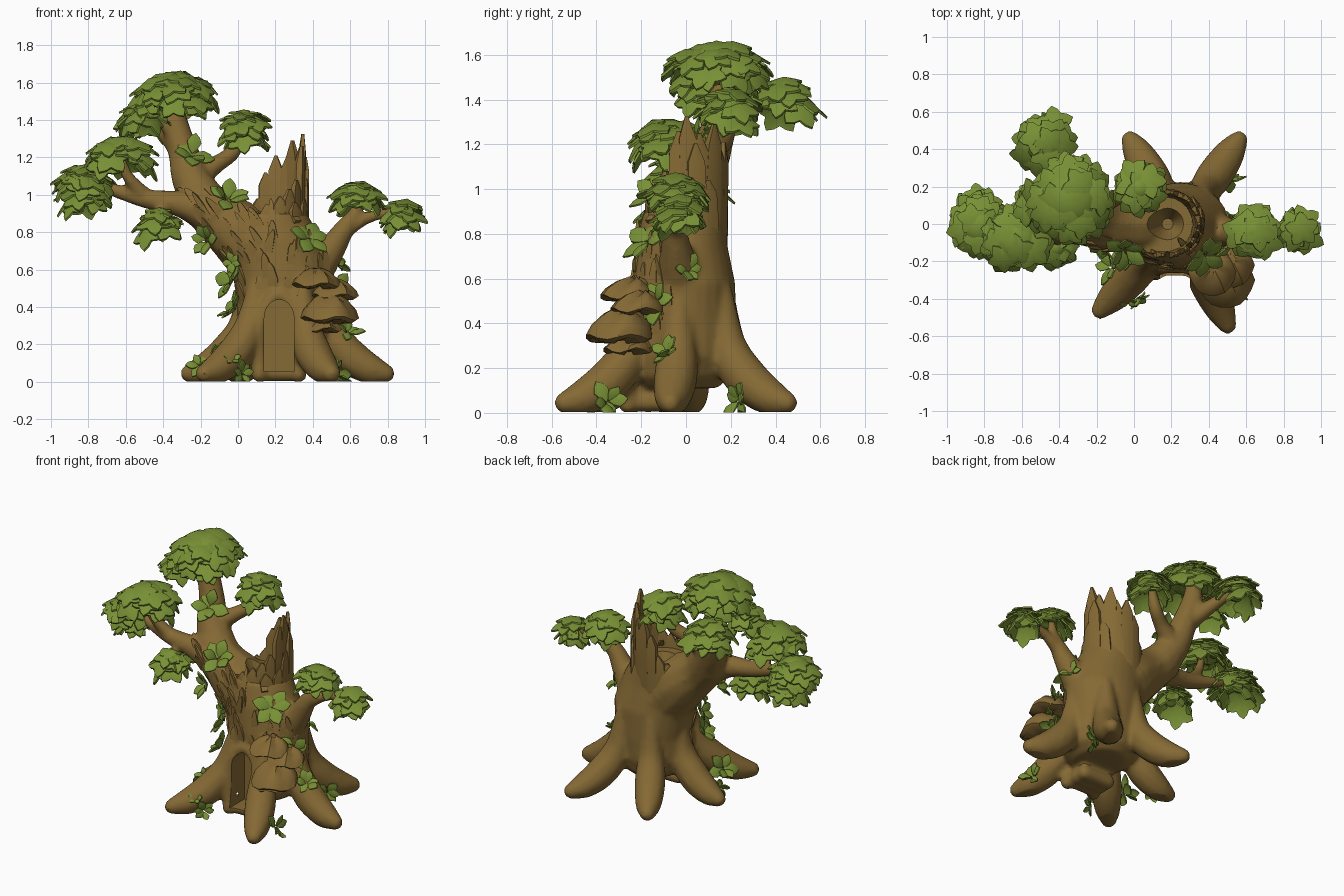
import bpy, bmesh, math, random
from mathutils import Vector, Matrix, Quaternion
from mathutils.bvhtree import BVHTree

if "Cube" in bpy.data.objects:
    bpy.data.objects.remove(bpy.data.objects["Cube"])

random.seed(7)
TAU = math.tau


def material(name, rgb):
    m = bpy.data.materials.new(name)
    m.diffuse_color = (*rgb, 1)
    m.use_nodes = True
    m.node_tree.nodes["Principled BSDF"].inputs["Base Color"].default_value = m.diffuse_color
    return m


BARK = material("bark brown", (0.235, 0.142, 0.035))
LEAF = material("leaf green", (0.19, 0.28, 0.036))


def make(name, bm, mat, angle=35):
    bmesh.ops.recalc_face_normals(bm, faces=bm.faces)
    me = bpy.data.meshes.new(name)
    bm.to_mesh(me)
    bm.free()
    ob = bpy.data.objects.new(name, me)
    bpy.context.collection.objects.link(ob)
    me.materials.append(mat)
    if angle:
        select(ob)
        bpy.ops.object.shade_smooth_by_angle(angle=math.radians(angle))
    return ob


def select(ob):
    bpy.ops.object.select_all(action='DESELECT')
    ob.select_set(True)
    bpy.context.view_layer.objects.active = ob


def loft(bm, rings):
    loops = [[bm.verts.new(p) for p in r] for r in rings]
    for a, b in zip(loops, loops[1:]):
        for i in range(len(a)):
            j = (i + 1) % len(a)
            bm.faces.new((a[i], a[j], b[j], b[i]))
    bm.faces.new(loops[0][::-1])
    bm.faces.new(loops[-1])


def limb(bm, pts):
    """Chain of overlapping balls along a smooth curve of (x, y, z, radius)."""
    P = [Vector(p) for p in pts]
    P = [P[0] * 2 - P[1]] + P + [P[-1] * 2 - P[-2]]
    for a, b, c, d in zip(P, P[1:], P[2:], P[3:]):
        n = max(2, int((c - b).length / (0.3 * min(b.w, c.w))) + 1)
        for i in range(n + 1):
            t = i / n
            q = 0.5 * (2 * b + (c - a) * t + (2 * a - 5 * b + 4 * c - d) * t * t
                       + (3 * b - a - 3 * c + d) * t ** 3)
            bmesh.ops.create_icosphere(bm, subdivisions=2, radius=max(q.w, 0.02),
                                       matrix=Matrix.Translation(q.xyz))


# trunk body, vaulted over the roots
bm = bmesh.new()
body = [(.11, .25, -.04, .16, .18), (.16, .25, -.03, .23, .225), (.25, .25, -.02, .26, .24),
        (.4, .25, -.01, .25, .235), (.58, .24, -.01, .27, .23), (.75, .2, -.02, .25, .205),
        (.9, .17, -.01, .2, .18)]
loft(bm, [[(x + rx * math.cos(TAU * i / 28), y + ry * math.sin(TAU * i / 28), z)
           for i in range(28)] for z, x, y, rx, ry in body])

# roots, flowing down from ridges on the trunk
for tx, ty in [(-.18, -.46), (.5, -.54), (.79, -.07), (.56, .45), (-.02, .45), (-.26, .02)]:
    c, t = Vector((.25, -.01)), Vector((tx, ty))
    f = lambda s: (c + (t - c) * s)
    limb(bm, [(*(c + (t - c).normalized() * .2), .55, .05), (*f(.43), .3, .085),
              (*f(.6), .16, .1), (*f(.82), .075, .085), (*f(1), .045, .05)])

# boughs and branches
limb(bm, [(.2, 0, .58, .2), (.06, 0, .75, .19), (-.09, 0, .87, .15), (-.2, .03, .97, .125)])
limb(bm, [(-.15, .02, .92, .13), (-.25, .08, 1.08, .105), (-.29, .13, 1.22, .085),
          (-.34, .16, 1.4, .07), (-.35, .16, 1.57, .04)])
limb(bm, [(-.12, -.02, .9, .13), (-.3, -.04, .95, .075), (-.5, -.04, .98, .052),
          (-.68, -.02, 1.03, .035), (-.8, .0, 1.07, .022)])
limb(bm, [(-.48, -.04, .98, .045), (-.59, -.08, 1.1, .033), (-.64, -.1, 1.24, .022)])
limb(bm, [(-.36, -.03, .95, .04), (-.41, -.09, .92, .028), (-.42, -.12, .86, .02)])
limb(bm, [(-.32, .14, 1.26, .065), (-.42, .3, 1.37, .042), (-.48, .42, 1.43, .025)])
limb(bm, [(-.33, .14, 1.32, .05), (-.43, .12, 1.42, .03), (-.46, .12, 1.5, .02)])
limb(bm, [(-.25, .09, 1.08, .08), (-.12, .13, 1.16, .05), (-.02, .18, 1.24, .042), (.02, .19, 1.39, .022)])
limb(bm, [(.36, -.02, .55, .13), (.49, -.04, .7, .08), (.57, -.05, .82, .055),
          (.63, -.04, .91, .035), (.64, -.04, 1.0, .022)])
limb(bm, [(.56, -.05, .8, .045), (.7, -.04, .88, .033), (.86, -.03, .91, .025)])
# raised rim around the doorway, and its floor
limb(bm, [(.115, -.26, .04, .045), (.115, -.25, .28, .035), (.16, -.235, .42, .035),
          (.22, -.23, .465, .035), (.28, -.235, .42, .035), (.325, -.25, .28, .035), (.325, -.26, .04, .045)])
for y in (-.23, -.17, -.11):
    limb(bm, [(.13, y, .05, .05), (.31, y, .05, .05)])
wood = make("trunk_and_branches", bm, BARK, None)

# cutters: doorway, hollow top, ground
cutters = []
bm = bmesh.new()
arch = [(.14, .055), (.3, .055)] + [(.22 + .08 * math.cos(a * math.pi / 10),
                                   .34 + .1 * math.sin(a * math.pi / 10)) for a in range(11)]
loft(bm, [[(x, y, z) for x, z in arch] for y in (-.6, -.13)])
cutters.append(make("door_cutter", bm, BARK, None))
bm = bmesh.new()
bmesh.ops.create_cone(bm, segments=20, cap_ends=True, radius1=.03, radius2=.19, depth=.35,
                      matrix=Matrix.Translation((.18, 0, .955)))
cutters.append(make("hollow_cutter", bm, BARK, None))
bm = bmesh.new()
bmesh.ops.create_cube(bm, size=3, matrix=Matrix.Translation((0, 0, -1.497)))
cutters.append(make("ground_cutter", bm, BARK, None))

select(wood)
m = wood.modifiers.new("merge", 'REMESH')
m.mode, m.voxel_size = 'VOXEL', .015
m = wood.modifiers.new("soften", 'SMOOTH')
m.factor, m.iterations = .5, 5
for c in cutters:
    m = wood.modifiers.new("cut", 'BOOLEAN')
    m.operation, m.object, m.solver = 'DIFFERENCE', c, 'EXACT'
for name in [m.name for m in wood.modifiers]:
    bpy.ops.object.modifier_apply(modifier=name)
for c in cutters:
    bpy.data.objects.remove(c)
bpy.ops.object.shade_smooth_by_angle(angle=math.radians(35))
bm = bmesh.new()
bm.from_mesh(wood.data)
tree = BVHTree.FromBMesh(bm)
bm.free()


def splinter(bm, mat, w, t, h, skew=0.0, blunt=.7):
    """Tapered shard: width along x, thickness along y, pointing up z."""
    prof = [(0, 1, 1), (.5, .97, .9), (.85, blunt, .7), (1, .15, .3)]
    loft(bm, [[mat @ Vector((sx * w / 2 * k + skew * w * max(0, f - .5), sy * t / 2 * q, f * h))
               for sx, sy in ((-1, -1), (0, -1.35), (1, -1), (1, 1), (-1, 1))] for f, k, q in prof])


# broken shell of the trunk
bm = bmesh.new()
crown = [(-130, .88), (-110, .91), (-90, .95), (-70, .99), (-50, 1.03), (-30, 1.08), (-12, 1.26), (6, 1.325),
         (24, 1.25), (42, 1.29), (60, 1.2), (78, 1.21), (96, 1.12), (114, .98), (132, .93)]
for a, top in crown:
    for layer in range(2 if a < 30 else 1):
        ang = math.radians(a + layer * 9)
        r = .155 + .022 * layer
        z0 = .66
        h = (top - z0) * (1 if layer == 0 else random.uniform(.62, .85))
        M = (Matrix.Translation((.17 + r * math.cos(ang), r * math.sin(ang), z0))
             @ Matrix.Rotation(ang + math.pi / 2, 4, 'Z') @ Matrix.Rotation(.03, 4, 'X'))
        splinter(bm, M, .09, .045, h, random.uniform(-.4, .4), .85)
make("broken_splinters", bm, BARK, 25)

# bark flakes on the front of the trunk and bough
bm = bmesh.new()
for _ in range(75):
    z = random.uniform(.32, 1.04)
    x = random.uniform(-.05, .52) - max(0, z - .62) * .75
    if .08 < x < .36 and z < .5:
        continue
    hit, n, _i, _d = tree.ray_cast(Vector((x, -1, z)), Vector((0, 1, 0)))
    if hit is None or n.y > -.3:
        continue
    flow = Vector((-.7 if z > .65 and x < .12 else random.uniform(-.2, .2), 0, 1))
    up = (flow - n * flow.dot(n)).normalized() + n * .16
    side = up.cross(n).normalized()
    out = side.cross(up).normalized()
    M = Matrix((side, out, up)).transposed().to_4x4()
    M.translation = hit - up.normalized() * .05 - n * .008
    splinter(bm, M, random.uniform(.03, .06), .02, random.uniform(.1, .17), random.uniform(-.5, .5), .6)
make("bark_flakes", bm, BARK, 25)

# shelf fungi on the front right
bm = bmesh.new()
for x, y, z, r, h in [(.42, -.26, .52, .125, .08), (.52, -.22, .46, .12, .08),
                      (.49, -.3, .34, .15, .13), (.44, -.26, .28, .11, .06)]:
    rings = []
    for k, dz in [(.3, -.15), (.85, -.12), (1, 0), (.9, .35), (.6, .75), (.2, 1)]:
        rings.append([(x + r * k * math.cos(TAU * i / 18) * (1 + .05 * math.cos(i * 2.1)),
                       y + r * k * math.sin(TAU * i / 18) + .03 * dz,
                       z + h * dz + .012 * math.sin(i * 1.4)) for i in range(18)])
    loft(bm, rings)
make("shelf_fungi", bm, BARK)


def leaf(bm, mat, outline, cup, thick=.011):
    mid = sum((Vector(p) for p in outline), Vector((0, 0))) / len(outline)
    layers = []
    for dz in (0, -thick):
        rim = [bm.verts.new(mat @ Vector((x, y, dz - cup * (Vector((x, y)) - mid).length))) for x, y in outline]
        c = bm.verts.new(mat @ Vector((*mid, dz)))
        layers.append(rim)
        for i in range(len(rim)):
            bm.faces.new((c, rim[i], rim[(i + 1) % len(rim)]))
    a, b = layers
    for i in range(len(a)):
        j = (i + 1) % len(a)
        bm.faces.new((a[i], b[i], b[j], a[j]))


def lobed(R):
    return [(R * (.82 + .18 * math.cos(5 * TAU * i / 20)) * math.cos(TAU * i / 20),
             R * (.82 + .18 * math.cos(5 * TAU * i / 20)) * math.sin(TAU * i / 20)) for i in range(20)]


# foliage tufts: x, y, base z, radius, height, leaf count
DOMES = [(-.34, .14, 1.53, .265, .15, 40), (-.48, .43, 1.4, .19, .1, 18), (.03, .19, 1.35, .17, .12, 17),
         (-.63, -.08, 1.21, .22, .115, 23), (-.82, -.01, 1.06, .2, .115, 20), (-.82, .05, .99, .17, .09, 13),
         (-.42, -.12, .85, .15, .09, 13), (-.5, .1, 1.42, .17, .08, 13),
         (.64, -.04, .99, .17, .09, 15), (.88, -.03, .89, .14, .09, 13)]
for k, (x, y, z, R, h, n) in enumerate(DOMES):
    bm = bmesh.new()
    r = R - .07
    M = Matrix.Translation((x, y, z + .01)) @ Matrix.Diagonal((r * .85, r * .85, h * .8, 1))
    res = bmesh.ops.create_icosphere(bm, subdivisions=3, radius=1, matrix=M)
    for v in res["verts"]:
        v.co.z = max(v.co.z, z - .01 - .02 * math.sin(v.co.x * 40) * math.cos(v.co.y * 40))
    for i in range(n):
        p = math.acos(1 - (i + .5) / n * 1.35)
        f = i * 2.39996 + random.uniform(-.25, .25)
        d = Vector((math.sin(p) * math.cos(f), math.sin(p) * math.sin(f), math.cos(p)))
        s = random.uniform(.88, 1.12)
        pos = Vector((x + r * d.x * s, y + r * d.y * s, z + h * d.z * .95 + random.uniform(-.015, .015)))
        nrm = Vector((d.x * .65 + random.uniform(-.25, .25), d.y * .65 + random.uniform(-.25, .25),
                      max(d.z, -.1) + .65))
        q = nrm.to_track_quat('Z', 'Y') @ Quaternion((0, 0, 1), random.uniform(0, TAU))
        leaf(bm, Matrix.Translation(pos) @ q.to_matrix().to_4x4(), lobed(random.uniform(.085, .112)), .35)
    make(f"foliage_{k + 1}", bm, LEAF, 30)

# small leafy sprigs growing from the bark
BLADE = [(0, 0), (.25, .22), (.55, .34), (.8, .22), (1, 0), (.8, -.22), (.55, -.34), (.25, -.22)]
bm = bmesh.new()
for x, y, z, L in [(-.02, -.2, 1.03, .125), (.42, -.22, .8, .13), (-.12, -.15, .53, .12), (-.1, -.15, .41, .1),
                   (-.17, -.2, .13, .11), (-.22, -.1, .1, .08), (.62, -.2, .5, .12), (-.2, -.15, .74, .1),
                   (-.23, 0, 1.24, .13), (.6, -.1, .28, .09), (.6, -.32, .03, .1), (.07, -.44, .02, .08),
                   (.54, .2, .04, .1), (-.04, -.4, .12, .05), (.54, .02, .64, .08), (-.06, -.18, .62, .07)]:
    near, n, _i, _d = tree.find_nearest(Vector((x, y, z)))
    pos = near.lerp(Vector((x, y, z)), .4)
    n = (n + Vector((0, -.2, .5))).normalized()
    q = n.to_track_quat('Z', 'Y')
    for i in range(6):
        spin = Quaternion((0, 0, 1), TAU * i / 6 + random.uniform(-.3, .3))
        tilt = Quaternion((0, 1, 0), random.uniform(-.75, 0.1))
        s = L * random.uniform(.75, 1.05)
        M = Matrix.Translation(pos) @ (q @ spin @ tilt).to_matrix().to_4x4()
        leaf(bm, M, [(a * s, b * s) for a, b in BLADE], .3, .008)
for v in bm.verts:
    v.co.z = max(v.co.z, .002)
make("leaf_sprigs", bm, LEAF, 30)
